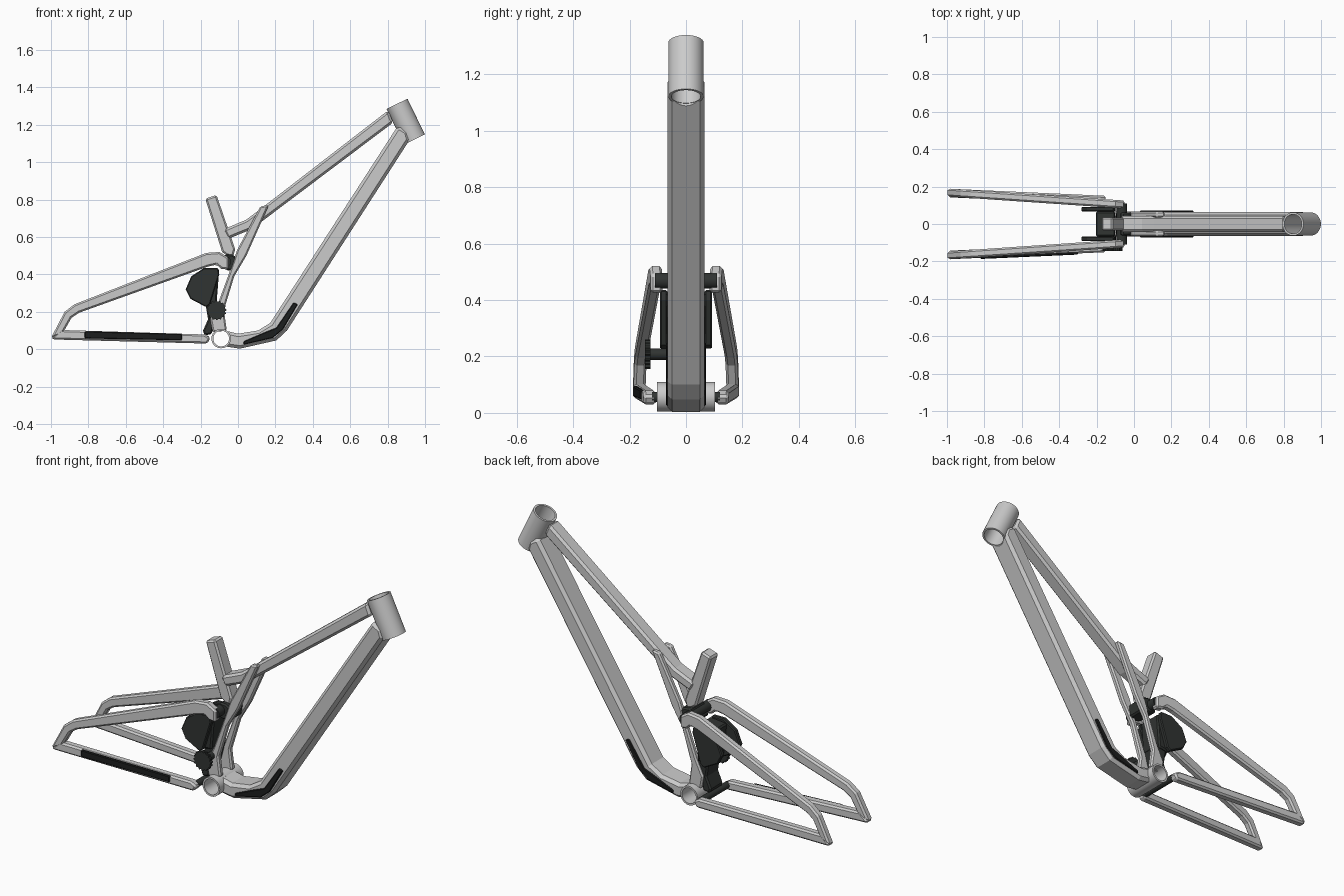
import bpy, bmesh, math
from mathutils import Vector

if "Cube" in bpy.data.objects:
    bpy.data.objects.remove(bpy.data.objects["Cube"])


def material(name, color):
    m = bpy.data.materials.new(name)
    m.diffuse_color = color
    m.use_nodes = True
    m.node_tree.nodes["Principled BSDF"].inputs["Base Color"].default_value = m.diffuse_color
    return m


DARK = material("dark_linkage", (0.03, 0.034, 0.032, 1))
RUBBER = material("rubber", (0.012, 0.013, 0.013, 1))


def finish(name, bm, mat, smooth=False):
    bmesh.ops.recalc_face_normals(bm, faces=bm.faces[:])
    me = bpy.data.meshes.new(name)
    bm.to_mesh(me)
    bm.free()
    ob = bpy.data.objects.new(name, me)
    bpy.context.collection.objects.link(ob)
    if mat:
        me.materials.append(mat)
    if smooth:
        bpy.ops.object.select_all(action='DESELECT')
        ob.select_set(True)
        bpy.context.view_layer.objects.active = ob
        bpy.ops.object.shade_smooth_by_angle(angle=math.radians(35))
    return ob


def prism(name, pts, y0, y1, mat=None, bevel=0.01, splay=0.0, mirror=False):
    """Side-view outline (x, z) extruded from y0 to y1; splay shifts y along x."""
    bm = bmesh.new()
    rows = [[bm.verts.new((x, y + splay * (x + 1), z)) for x, z in pts] for y in (y0, y1)]
    bm.faces.new(rows[0])
    bm.faces.new(rows[1][::-1])
    n = len(pts)
    for i in range(n):
        j = (i + 1) % n
        bm.faces.new((rows[0][i], rows[1][i], rows[1][j], rows[0][j]))
    ob = finish(name, bm, mat)
    if bevel:
        b = ob.modifiers.new("bevel", 'BEVEL')
        b.width, b.segments = bevel, 1
        b.limit_method, b.angle_limit = 'ANGLE', math.radians(50)
    if mirror:
        m = ob.modifiers.new("mirror", 'MIRROR')
        m.use_axis = (False, True, False)
    return ob


def tube(name, a, b, r, inner=0.0, mat=None, sides=40):
    """Round bar or open tube between two points."""
    a, b = Vector(a), Vector(b)
    q = (b - a).to_track_quat('Z', 'Y')
    bm = bmesh.new()

    def ring(c, rad):
        return [bm.verts.new(c + q @ Vector((rad * math.cos(2 * math.pi * i / sides),
                                             rad * math.sin(2 * math.pi * i / sides), 0)))
                for i in range(sides)]
    rings = [ring(a, r), ring(b, r)]
    if inner:
        rings += [ring(b, inner), ring(a, inner)]
    else:
        bm.faces.new(rings[0])
        bm.faces.new(rings[1])
    for k in range(len(rings) if inner else 1):
        p, s = rings[k], rings[(k + 1) % len(rings)]
        for i in range(sides):
            j = (i + 1) % sides
            bm.faces.new((p[i], p[j], s[j], s[i]))
    return finish(name, bm, mat, True)


def cut(ob, cutter):
    mod = ob.modifiers.new("cut", 'BOOLEAN')
    mod.operation, mod.solver, mod.object = 'DIFFERENCE', 'EXACT', cutter
    bpy.context.view_layer.objects.active = ob
    for m in [m.name for m in ob.modifiers]:
        bpy.ops.object.modifier_apply(modifier=m)
    bpy.data.objects.remove(cutter)


# Head tube and bottom bracket shell
top, low = Vector((0.85, 0, 1.312)), Vector((0.943, 0, 1.121))
axis = (low - top).normalized()
tube("head_tube", top, low, 0.0625, 0.052, sides=48)
tube("bottom_bracket", (-0.09, -0.103, 0.057), (-0.09, 0.103, 0.057), 0.052, 0.042)

# Down tube, curving under to the bottom bracket
down = prism("down_tube", [(0.855, 1.195), (0.905, 1.165), (0.918, 1.12), (0.262, 0.1),
                           (0.205, 0.047), (0.01, 0.003), (-0.07, 0.015), (-0.09, 0.055),
                           (-0.07, 0.1), (0.0, 0.083), (0.107, 0.1), (0.172, 0.14)],
             -0.065, 0.065, bevel=0.016)
cut(down, tube("bore_cutter", top - axis * 0.1, low + axis * 0.1, 0.055))
cut(down, tube("bracket_cutter", (-0.09, -0.2, 0.057), (-0.09, 0.2, 0.057), 0.046))

# Top tube with kinked rear end
prism("top_tube", [(0.803, 1.277), (0.83, 1.212), (0.15, 0.7), (0.07, 0.64), (-0.053, 0.59),
                   (-0.08, 0.64), (0.043, 0.692), (0.11, 0.742)], -0.042, 0.042, bevel=0.012)

# Seat tube
prism("seat_tube", [(-0.175, 0.805), (-0.115, 0.825), (-0.015, 0.535), (-0.03, 0.48),
                    (-0.085, 0.52)], -0.036, 0.036, bevel=0.009)

# Side struts joining top tube to bottom bracket
prism("frame_strut", [(0.165, 0.77), (0.12, 0.765), (-0.005, 0.53), (-0.05, 0.4),
                      (-0.105, 0.25), (-0.148, 0.16), (-0.135, 0.09), (-0.06, 0.1),
                      (-0.075, 0.21), (-0.02, 0.39), (0.045, 0.5)],
      -0.066, -0.034, bevel=0.008, mirror=True)

# Rear triangle
prism("seat_stay", [(-1.0, 0.06), (-0.927, 0.2), (-0.875, 0.24), (-0.17, 0.515),
                    (-0.1, 0.52), (-0.05, 0.49), (-0.05, 0.425), (-0.09, 0.43),
                    (-0.115, 0.452), (-0.16, 0.442), (-0.85, 0.195), (-0.89, 0.168),
                    (-0.94, 0.08)],
      -0.19, -0.147, bevel=0.009, splay=0.068, mirror=True)
prism("chain_stay", [(-1.0, 0.058), (-0.95, 0.103), (-0.18, 0.079), (-0.147, 0.06),
                     (-0.165, 0.03), (-0.98, 0.052)],
      -0.189, -0.143, bevel=0.009, splay=0.045, mirror=True)
prism("chain_stay_guard", [(-0.82, 0.058), (-0.82, 0.096), (-0.3, 0.082), (-0.3, 0.048)],
      -0.195, -0.18, RUBBER, 0.004, splay=0.045)

# Down tube side guards
prism("down_tube_guard", [(0.297, 0.25), (0.32, 0.24), (0.24, 0.105), (0.185, 0.06),
                          (0.03, 0.024), (0.03, 0.042), (0.13, 0.085), (0.205, 0.115)],
      -0.071, -0.06, RUBBER, 0.004, mirror=True)

# Suspension linkage: side plates, shock body, lower link and upper rocker
prism("link_plate", [(-0.28, 0.32), (-0.25, 0.39), (-0.18, 0.435), (-0.107, 0.435),
                     (-0.1, 0.4), (-0.15, 0.24), (-0.17, 0.225), (-0.255, 0.27)],
      -0.092, -0.066, DARK, 0.005, mirror=True)
prism("shock_body", [(-0.205, 0.42), (-0.1, 0.43), (-0.115, 0.24), (-0.185, 0.23)],
      -0.067, 0.067, DARK, 0.008)
prism("lower_link", [(-0.175, 0.25), (-0.1, 0.25), (-0.125, 0.15), (-0.14, 0.08),
                     (-0.18, 0.075), (-0.187, 0.1), (-0.16, 0.16)],
      -0.055, 0.055, DARK, 0.008)
prism("upper_rocker", [(-0.1, 0.44), (-0.065, 0.51), (-0.03, 0.505), (0.005, 0.485),
                       (-0.005, 0.42), (-0.05, 0.42)], -0.062, 0.062, DARK, 0.008)
tube("upper_pivot", (-0.065, -0.11, 0.468), (-0.065, 0.11, 0.468), 0.028, mat=DARK)
tube("lower_pivot", (-0.17, -0.12, 0.056), (-0.17, 0.12, 0.056), 0.018, mat=DARK)

# Toothed idler wheel on one side with its axle
teeth = []
for i in range(64):
    r = 0.053 if i % 4 < 2 else 0.047
    a = 2 * math.pi * i / 64
    teeth.append((-0.115 + r * math.cos(a), 0.208 + r * math.sin(a)))
prism("idler_wheel", teeth, -0.145, -0.126, DARK, 0)
tube("idler_axle", (-0.115, -0.13, 0.208), (-0.115, -0.04, 0.208), 0.02, mat=DARK, sides=24)
